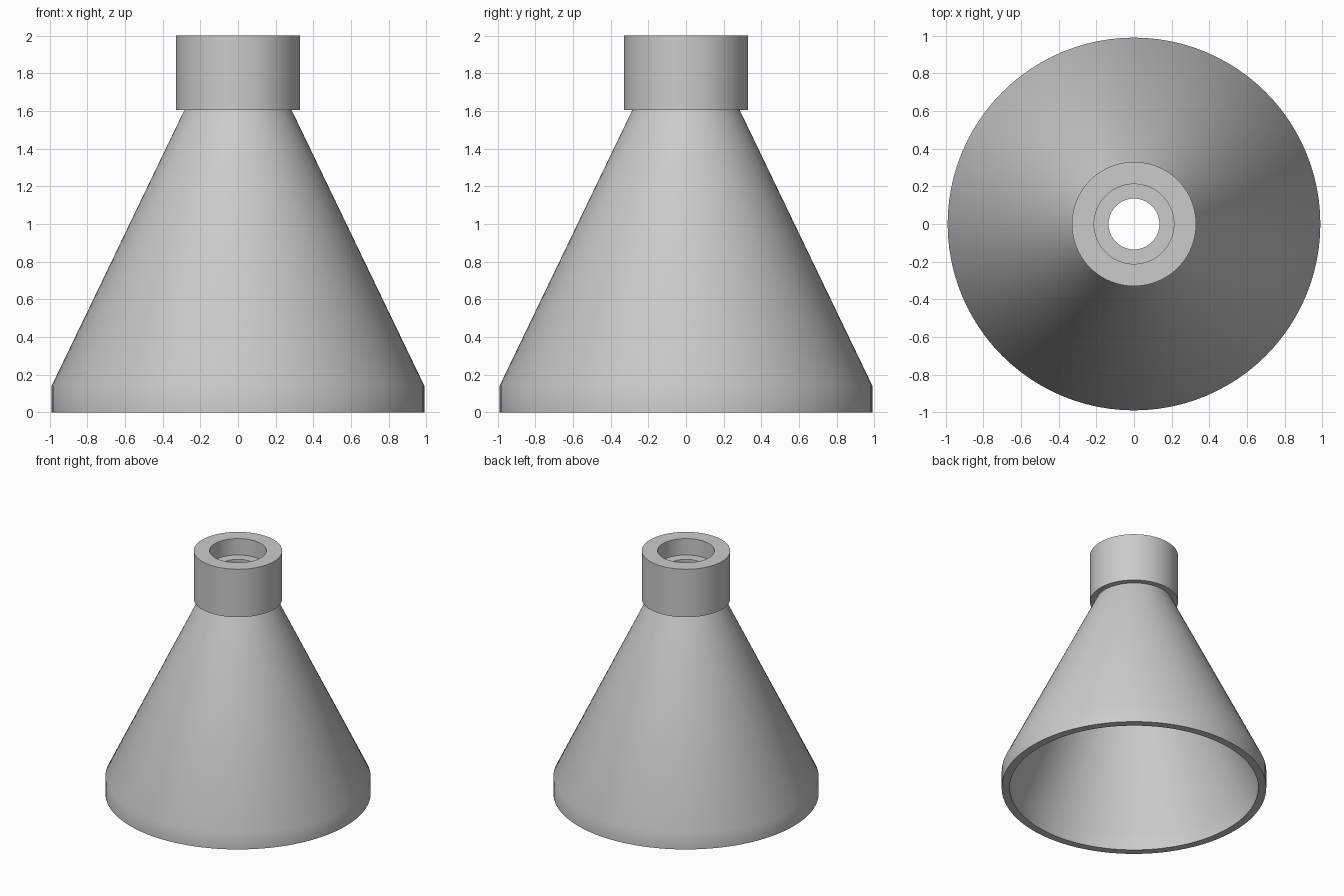
import bpy, bmesh, math

default = bpy.data.objects.get("Cube")
if default:
    bpy.data.objects.remove(default, do_unlink=True)

GREY = (0.6, 0.6, 0.6, 1)
mat = bpy.data.materials.new("plain grey")
mat.use_nodes = True
mat.diffuse_color = GREY
mat.node_tree.nodes["Principled BSDF"].inputs["Base Color"].default_value = GREY


def lathe(name, profile, segments):
    """Spin a closed (radius, height) outline around the z axis."""
    bm = bmesh.new()
    rings = []
    for i in range(segments):
        a = 2 * math.pi * i / segments
        rings.append([bm.verts.new((r * math.cos(a), r * math.sin(a), z)) for r, z in profile])
    n = len(profile)
    for i in range(segments):
        a, b = rings[i], rings[(i + 1) % segments]
        for j in range(n):
            k = (j + 1) % n
            bm.faces.new((a[j], b[j], b[k], a[k]))
    bmesh.ops.recalc_face_normals(bm, faces=bm.faces)
    mesh = bpy.data.meshes.new(name)
    bm.to_mesh(mesh)
    bm.free()
    mesh.materials.append(mat)
    obj = bpy.data.objects.new(name, mesh)
    bpy.context.collection.objects.link(obj)
    bpy.ops.object.select_all(action="DESELECT")
    obj.select_set(True)
    bpy.context.view_layer.objects.active = obj
    bpy.ops.object.shade_smooth_by_angle(angle=math.radians(30))
    return obj


# Hollow cone with a straight rim and a stepped collar, as one shell
outer = [(0.99, 0), (0.99, 0.14), (0.285, 1.605), (0.33, 1.605), (0.33, 2)]
socket = [(0.212, 2), (0.212, 1.865), (0.135, 1.865)]
inner = [(0.135, 1.78), (0.93, 0.125), (0.93, 0)]
lathe("funnel_shell", outer + socket + inner, 96)
